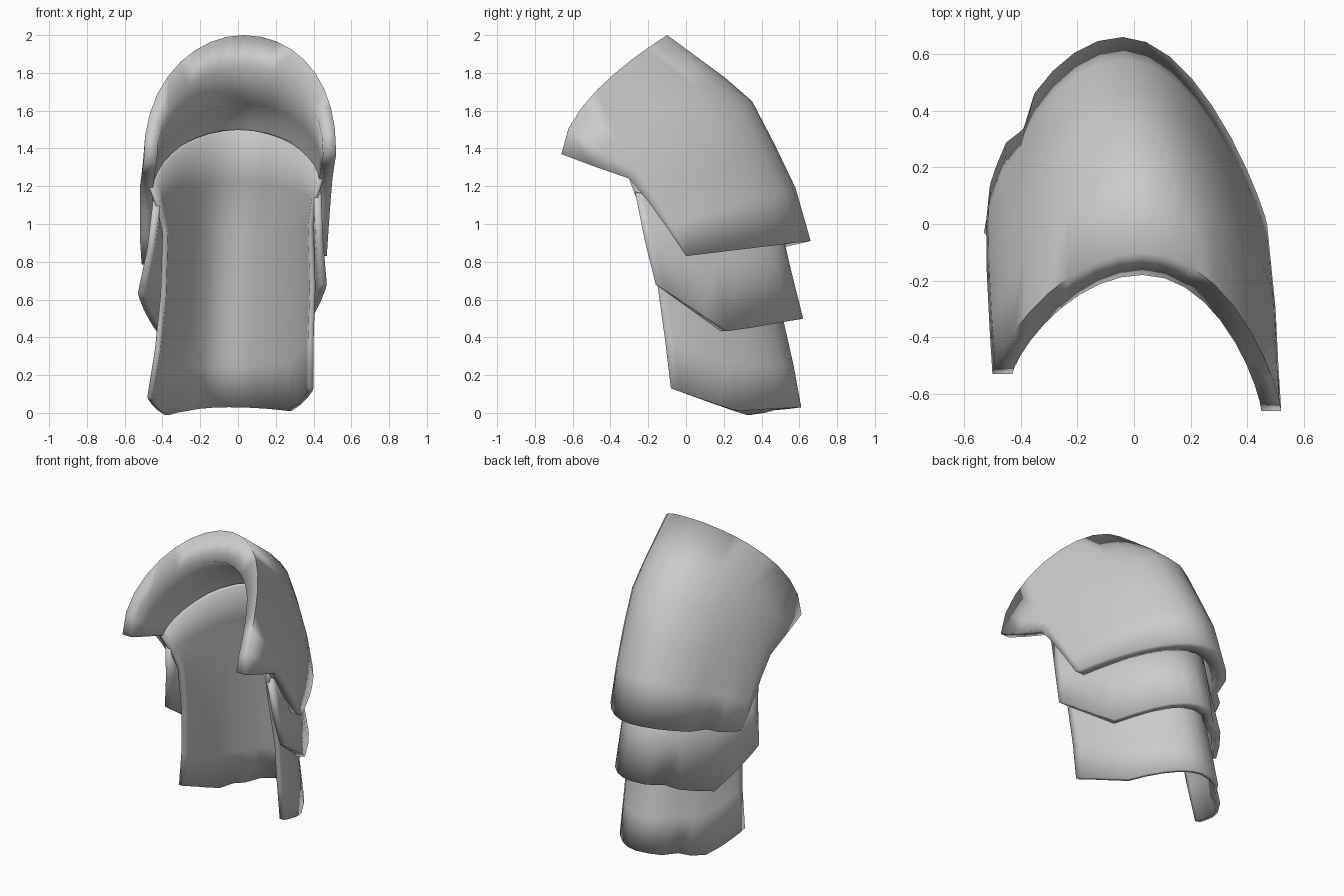
import bpy, bmesh
from math import sin, cos, pi, radians

cube = bpy.data.objects.get("Cube")
if cube:
    bpy.data.objects.remove(cube)

COLS = 9           # columns on each side of the spine
LEFT_SHIFT = 0.13  # the -x front edge sits further back and a little lower

steel = bpy.data.materials.new("plain_grey")
steel.use_nodes = True
steel.diffuse_color = (0.6, 0.6, 0.6, 1)
steel.node_tree.nodes["Principled BSDF"].inputs["Base Color"].default_value = (0.6, 0.6, 0.6, 1)


def mix(a, b, t):
    return [p + (q - p) * t for p, q in zip(a, b)]


def arc(row, offset, inset, bend, dent, dent_col):
    """U-shaped section from one front edge, round the back, to the other front edge."""
    spine_x, back_y, back_z, edge_y, edge_z, left, right, dip = row
    back_y += offset[0]
    back_z += offset[1]
    points = []
    for i in range(-COLS, COLS + 1):
        a = i / COLS * pi / 2
        c = max(cos(a), 0)
        ey, ez = edge_y, edge_z
        if i < 0:
            ey += LEFT_SHIFT
            ez -= LEFT_SHIFT * 0.35
        u = c ** bend[0]
        x = ((left if i < 0 else right) - inset) * sin(a) + spine_x * c * c
        y = ey + (back_y - ey) * u
        z = ez + (back_z - ez) * c ** bend[1] - dip * (1 - abs(2 * u - 1))
        if i == -dent_col:
            y -= dent
            x *= 1 - dent
        points.append((x, y, z))
    return points


def plate(name, rows, start, end, inset, bend_start, bend_end, dent_col):
    """Thick shell lofted through the rows; start and end are the spine thickness vectors."""
    bm = bmesh.new()
    skins = []
    last = len(rows) - 1
    for inner in (False, True):
        skin = []
        for k, row in enumerate(rows):
            t = k / last
            off = mix(start, end, t) if inner else (0, 0)
            pts = arc(row, off, inset if inner else 0, mix(bend_start, bend_end, t),
                      0.04 * t ** 3, dent_col)
            skin.append([bm.verts.new(p) for p in pts])
        skins.append(skin)
    outer, lining = skins
    # outer skin, lower lip, lining and upper rim form one closed loop
    loop = outer + lining[::-1]
    for k, a in enumerate(loop):
        b = loop[(k + 1) % len(loop)]
        for i in range(2 * COLS):
            bm.faces.new((a[i], a[i + 1], b[i + 1], b[i]))
    # front edges
    for i in (0, -1):
        for k in range(last):
            bm.faces.new((outer[k][i], outer[k + 1][i], lining[k + 1][i], lining[k][i]))
    bmesh.ops.recalc_face_normals(bm, faces=bm.faces)
    mesh = bpy.data.meshes.new(name)
    bm.to_mesh(mesh)
    bm.free()
    mesh.materials.append(steel)
    obj = bpy.data.objects.new(name, mesh)
    bpy.context.collection.objects.link(obj)
    bpy.ops.object.select_all(action="DESELECT")
    obj.select_set(True)
    bpy.context.view_layer.objects.active = obj
    bpy.ops.object.shade_smooth_by_angle(angle=radians(110))


# Rows: spine x, spine y, spine z, front edge y, front edge z, left width, right width, hem dip
plate("upper_plate", [
    (0.03, -0.10, 2.00, -0.66, 1.37, 0.50, 0.52, 0),
    (0.02, 0.20, 1.78, -0.50, 1.31, 0.51, 0.51, 0),
    (0.00, 0.35, 1.65, -0.30, 1.24, 0.52, 0.50, 0),
    (-0.01, 0.47, 1.42, -0.20, 1.12, 0.52, 0.49, 0),
    (-0.03, 0.58, 1.19, -0.10, 0.98, 0.52, 0.48, 0),
    (-0.04, 0.66, 0.91, 0.00, 0.83, 0.51, 0.47, 0),
], (-0.08, -0.18), (-0.12, 0), 0.07, (1.55, 0.88), (1.75, 1.75), 5)

plate("middle_plate", [
    (-0.03, 0.50, 1.00, -0.27, 1.17, 0.45, 0.44, 0),
    (-0.03, 0.55, 0.78, -0.22, 0.92, 0.48, 0.45, 0.06),
    (-0.03, 0.62, 0.50, -0.16, 0.68, 0.53, 0.47, 0.16),
], (-0.03, 0), (-0.08, 0), 0.04, (1.6, 1.6), (1.6, 1.6), 2)

# the lowest plate runs up inside the others as their lining
plate("lower_plate", [
    (0.00, 0.25, 1.50, -0.30, 1.235, 0.47, 0.45, 0),
    (-0.02, 0.37, 1.23, -0.26, 1.13, 0.43, 0.42, 0),
    (-0.03, 0.45, 0.98, -0.21, 1.00, 0.40, 0.40, 0),
    (-0.05, 0.52, 0.47, -0.15, 0.67, 0.41, 0.41, 0.04),
    (-0.05, 0.57, 0.25, -0.11, 0.38, 0.44, 0.40, 0.05),
    (-0.05, 0.61, 0.03, -0.08, 0.13, 0.48, 0.40, 0.07),
], (-0.01, -0.01), (-0.03, 0), 0.03, (1.65, 1.2), (1.5, 1.5), 3)
